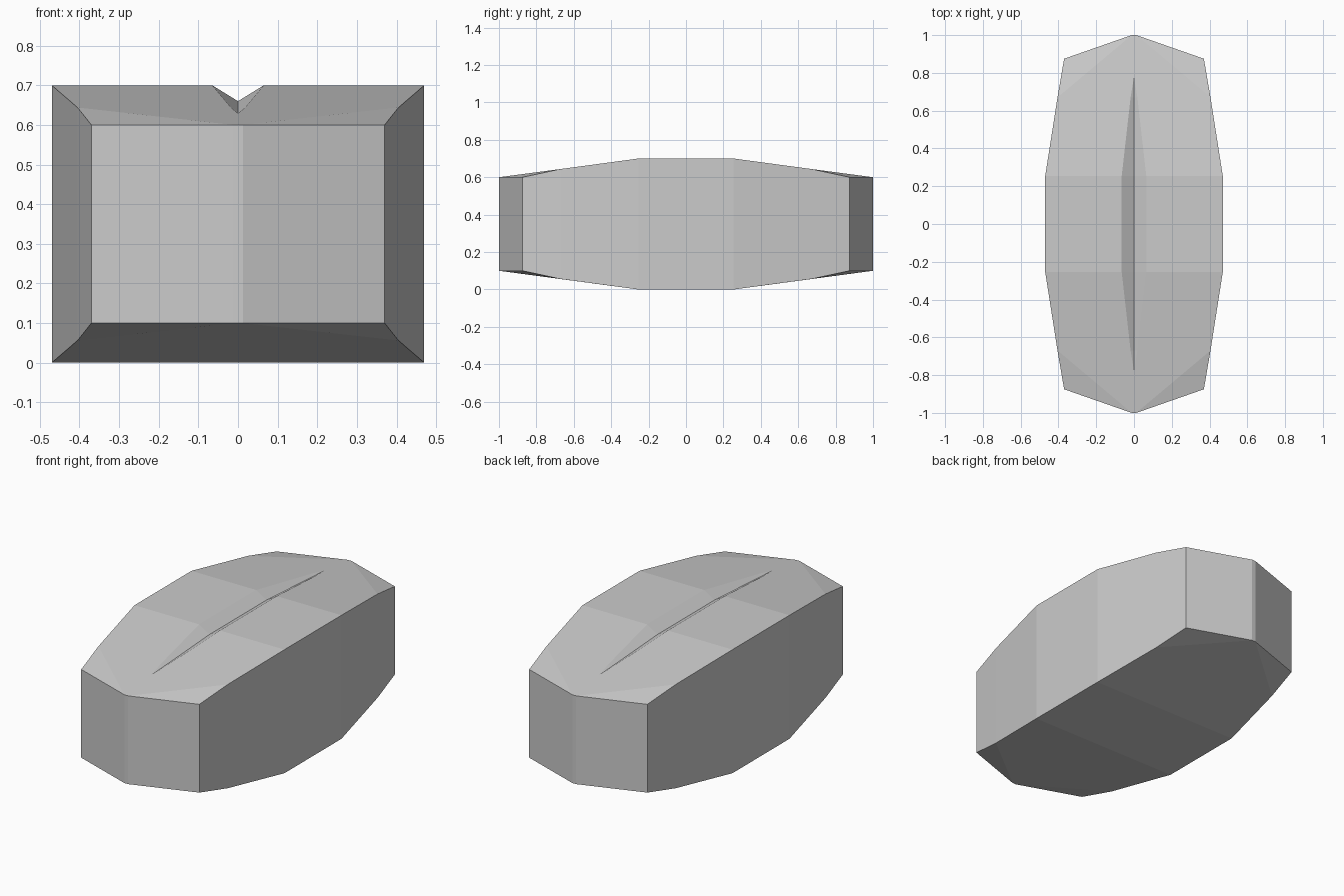
import bpy
import bmesh

cube = bpy.data.objects.get("Cube")
if cube:
    bpy.data.objects.remove(cube, do_unlink=True)

# Plain grey material
grey = bpy.data.materials.new("light_grey")
grey.use_nodes = True
colour = (0.6, 0.6, 0.6, 1)
grey.diffuse_color = colour
grey.node_tree.nodes["Principled BSDF"].inputs["Base Color"].default_value = colour

HEIGHT = 0.7
bm = bmesh.new()


def points(*coords):
    return [bm.verts.new(c) for c in coords]


def faces(*loops):
    for loop in loops:
        bm.faces.new(loop)


# One quarter of the body: groove floor, groove lip and outer rim, middle to end
f0, f1, f2, tip = points((0, 0, 0.66), (0, 0.255, 0.66), (0, 0.67, 0.635), (0, 0.78, 0.629))
g0, g1, g2 = points((0.065, 0, HEIGHT), (0.065, 0.255, HEIGHT), (0.018, 0.67, 0.644))
rim = points((0.47, 0, HEIGHT), (0.47, 0.255, HEIGHT), (0.405, 0.67, 0.644),
             (0.37, 0.875, 0.6), (0.012, 1, 0.6), (0, 1, 0.6))
r0, r1, r2, r3, r4, r5 = rim

# Groove walls and top
faces((f0, g0, g1, f1), (f1, g1, g2, f2), (f2, g2, tip))
faces((g0, r0, r1, g1), (g1, r1, r2, g2), (tip, g2, r2, r4, r5), (r2, r3, r4))

# Underside: the rim mirrored in height, without the groove
low = points(*[(v.co.x, v.co.y, HEIGHT - v.co.z) for v in rim])
b0, b1, b2, b3, b4, b5 = low
m0, m1 = points((0, 0, 0), (0, 0.255, 0))
faces((m0, m1, b1, b0), (m1, b5, b4, b2, b1), (b2, b4, b3))

# Upright sides
for i in range(len(rim) - 1):
    faces((rim[i], low[i], low[i + 1], rim[i + 1]))

bmesh.ops.recalc_face_normals(bm, faces=bm.faces)
if r0.link_faces[0].normal.x + r0.link_faces[0].normal.z < 0:
    bmesh.ops.reverse_faces(bm, faces=bm.faces)

mesh = bpy.data.meshes.new("grooved_body")
bm.to_mesh(mesh)
bm.free()
mesh.materials.append(grey)
body = bpy.data.objects.new("grooved_body", mesh)
bpy.context.collection.objects.link(body)

# Mirror the quarter to all four sides
mirror = body.modifiers.new("mirror", "MIRROR")
mirror.use_axis = (True, True, False)
mirror.merge_threshold = 0.0005
